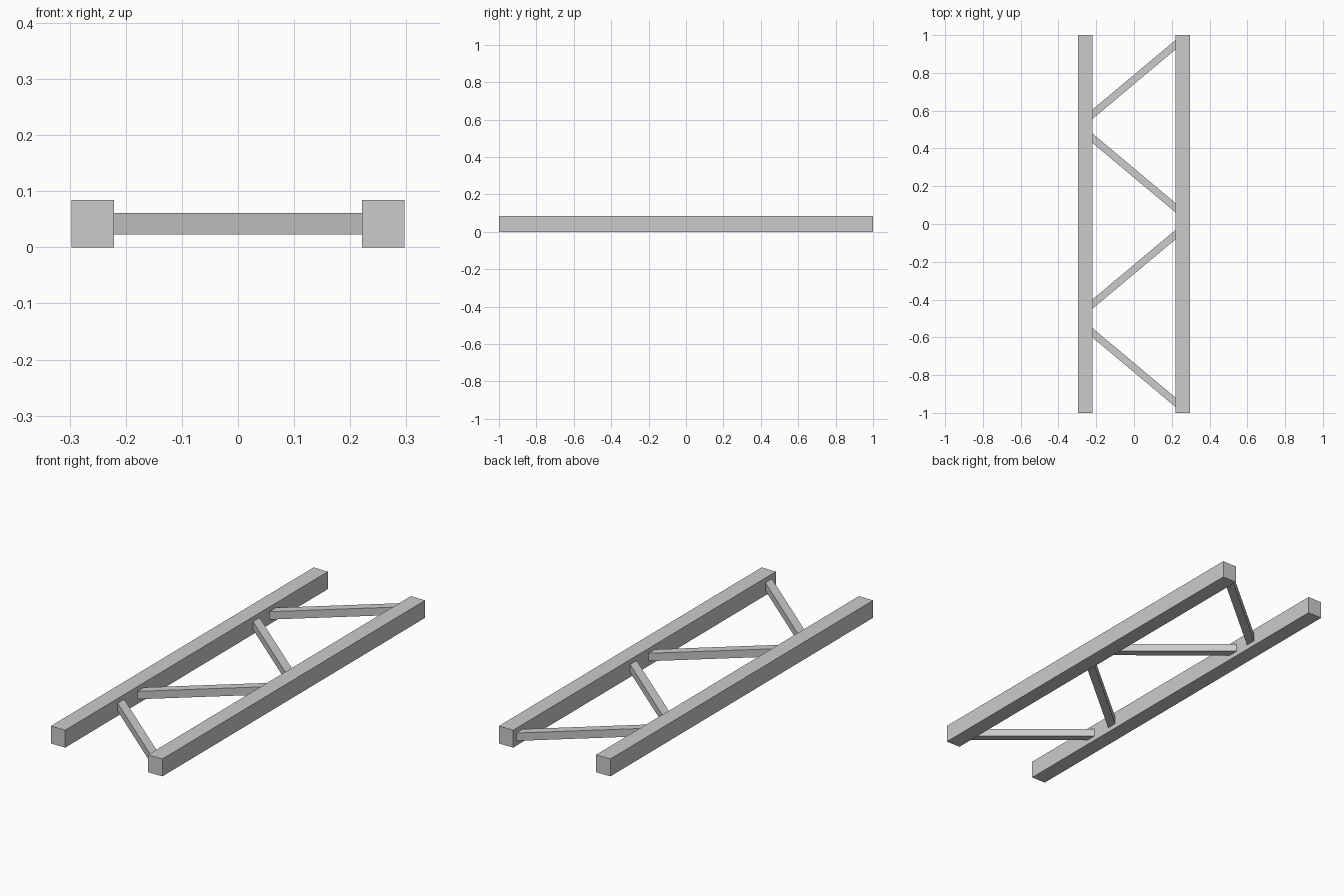
import bpy
import bmesh

cube = bpy.data.objects.get("Cube")
if cube:
    bpy.data.objects.remove(cube, do_unlink=True)

GREY = (0.6, 0.6, 0.6, 1)
mat = bpy.data.materials.new("plain grey")
mat.use_nodes = True
mat.diffuse_color = GREY
bsdf = next(n for n in mat.node_tree.nodes if n.type == "BSDF_PRINCIPLED")
bsdf.inputs["Base Color"].default_value = GREY


def beam(name, outline, bottom, top):
    """Extrude a flat outline, seen from above, between two heights."""
    bm = bmesh.new()
    face = bm.faces.new([bm.verts.new((x, y, bottom)) for x, y in outline])
    extruded = bmesh.ops.extrude_face_region(bm, geom=[face])["geom"]
    verts = [v for v in extruded if isinstance(v, bmesh.types.BMVert)]
    bmesh.ops.translate(bm, verts=verts, vec=(0, 0, top - bottom))
    bmesh.ops.recalc_face_normals(bm, faces=bm.faces)
    mesh = bpy.data.meshes.new(name)
    bm.to_mesh(mesh)
    bm.free()
    mesh.materials.append(mat)
    obj = bpy.data.objects.new(name, mesh)
    bpy.context.collection.objects.link(obj)


INNER, OUTER = 0.221, 0.297

# Long side rails
for name, side in (("left_rail", 1), ("right_rail", -1)):
    a, b = side * INNER, side * OUTER
    beam(name, [(a, -1), (b, -1), (b, 1), (a, 1)], 0, 0.084)

# Zigzag braces, cut flush with the rails: centre y at the right and left ends
braces = [(-0.575, -0.945), (-0.425, -0.055), (0.455, 0.085), (0.58, 0.95)]
HALF = 0.025
for i, (y_right, y_left) in enumerate(braces, 1):
    beam(f"diagonal_brace_{i}",
         [(-INNER, y_right - HALF), (INNER, y_left - HALF),
          (INNER, y_left + HALF), (-INNER, y_right + HALF)], 0.023, 0.061)
